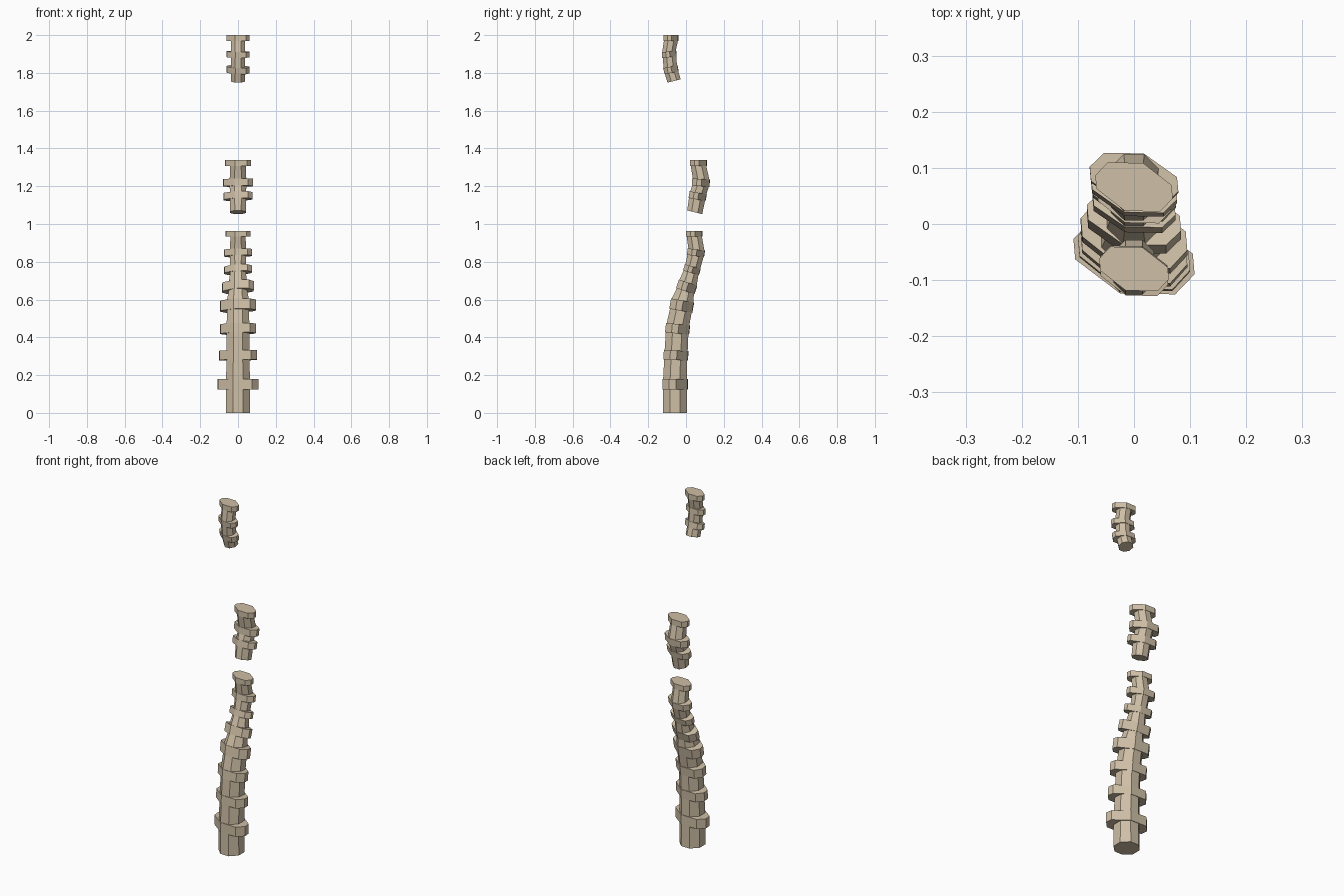
import bpy, bmesh
from math import sin, cos, radians
from mathutils import Vector

if "Cube" in bpy.data.objects:
    bpy.data.objects.remove(bpy.data.objects["Cube"])

bone = bpy.data.materials.new("bone")
bone.diffuse_color = (0.62, 0.52, 0.38, 1)
bone.use_nodes = True
bone.node_tree.nodes["Principled BSDF"].inputs["Base Color"].default_value = bone.diffuse_color


def ring(bm, z, y, tilt, r, w=None):
    # Octagonal section: plain shaft, or a slanted winged plate of half width w
    if w is None:
        half = [(.41*r, -r), (r, -.41*r), (r, .41*r), (.41*r, r)]
    else:
        half = [(.68*w, -1.07*r), (w, -.5*r), (.97*w, .08*r), (.4*r, 1.04*r)]
    pts = half + [(-a, -b) for a, b in half]
    t = radians(tilt)
    return [bm.verts.new((a, y + b*cos(t), z - b*sin(t))) for a, b in pts]


def spine(name, base, plates):
    # base: z, y, tilt, r    plates: top z, thickness, y at top, tilt, r, w
    bm = bmesh.new()
    rings = [ring(bm, *base)]
    for i, (z, h, y, tilt, r, w) in enumerate(plates):
        t = radians(tilt)
        z0, y0 = z - h*cos(t), y - h*sin(t)
        rings += [ring(bm, z0, y0, tilt, r), ring(bm, z0, y0, tilt, r, w),
                  ring(bm, z, y, tilt, r, w)]
        if i < len(plates) - 1:
            rings.append(ring(bm, z, y, tilt, r))
    for a, b in zip(rings, rings[1:]):
        for k in range(8):
            n = (k + 1) % 8
            bm.faces.new((a[k], a[n], b[n], b[k]))
    bm.faces.new(rings[0][::-1])
    bm.faces.new(rings[-1])
    bmesh.ops.recalc_face_normals(bm, faces=bm.faces)
    me = bpy.data.meshes.new(name)
    bm.to_mesh(me)
    bm.free()
    me.materials.append(bone)
    ob = bpy.data.objects.new(name, me)
    bpy.context.collection.objects.link(ob)


# Long lower section
spine("lower_spine", (0, -.058, 0, .064), [
    (.18, .055, -.058, 0, .063, .108),
    (.33, .05, -.052, 3, .061, .100),
    (.47, .05, -.042, 6, .060, .095),
    (.595, .055, -.018, 10, .058, .095),
    (.69, .048, .011, 18, .048, .084),
    (.775, .035, .036, 16, .041, .074),
    (.865, .035, .055, 8, .043, .075),
    (.963, .03, .044, 0, .040, .066)])

# Middle section
spine("middle_spine", (1.062, .046, 14, .041), [
    (1.165, .036, .065, 11, .043, .077),
    (1.238, .038, .080, 4, .044, .079),
    (1.34, .032, .066, 0, .041, .069)])

# Upper section
spine("upper_spine", (1.757, -.063, -14, .036), [
    (1.833, .033, -.083, -12, .036, .061),
    (1.913, .03, -.090, -5, .036, .061),
    (2.0, .03, -.080, 0, .037, .062)])
